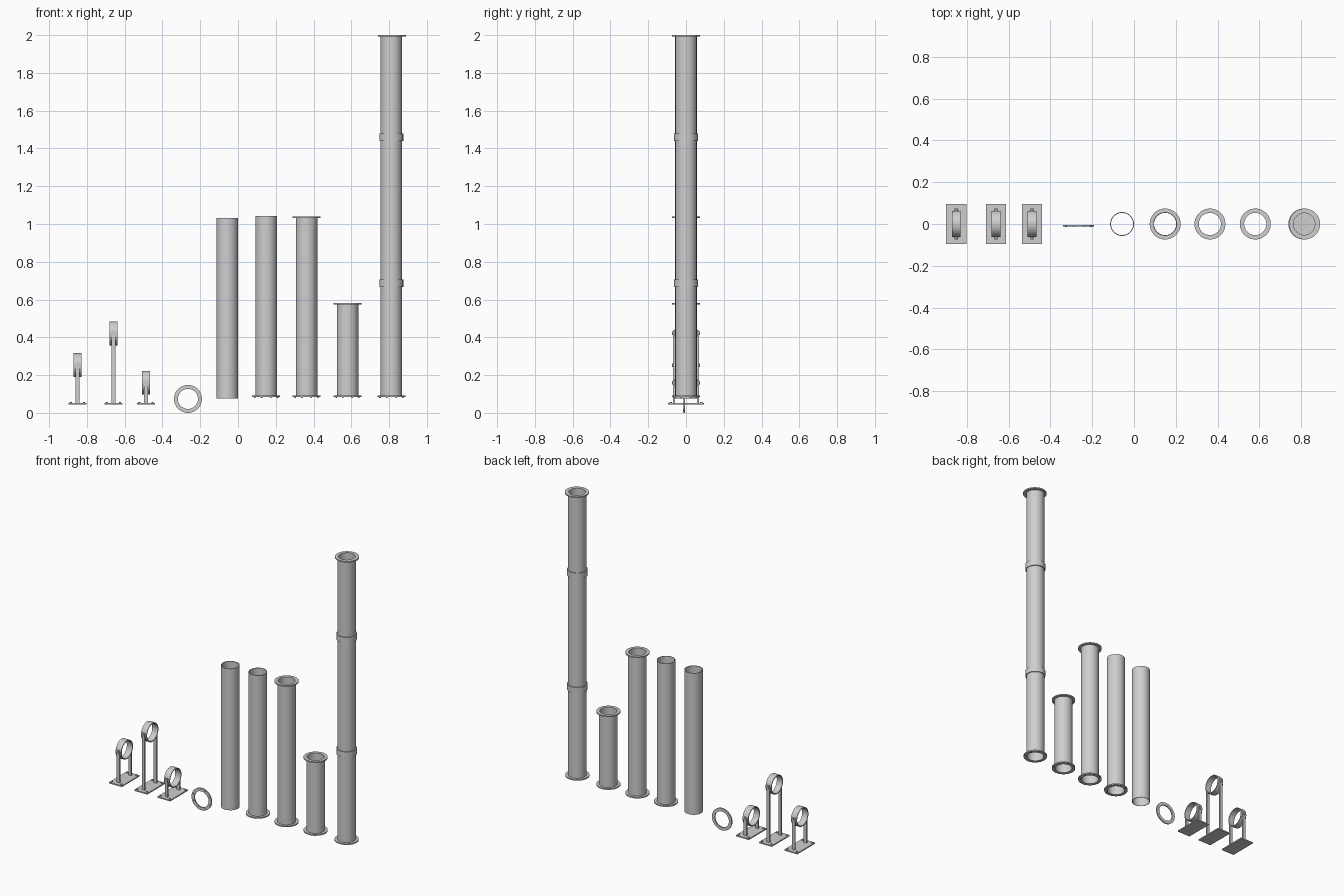
import bpy, bmesh, math
from mathutils import Matrix, Vector

cube = bpy.data.objects.get("Cube")
if cube:
    bpy.data.objects.remove(cube, do_unlink=True)

steel = bpy.data.materials.new("grey steel")
steel.use_nodes = True
GREY = (0.62, 0.62, 0.62, 1)
steel.diffuse_color = GREY
steel.node_tree.nodes["Principled BSDF"].inputs["Base Color"].default_value = GREY

R, BORE, RIM = 0.057, 0.053, 0.074   # pipe, bore and flange radii
THICK = 0.008                        # flange thickness
BASE = 0.083                         # underside of the flanged pipes
TURN = {"x": Matrix.Rotation(math.pi / 2, 4, "Y"),
        "y": Matrix.Rotation(math.pi / 2, 4, "X"),
        "z": Matrix.Identity(4)}


def finish(bm, name, smooth=True):
    bmesh.ops.recalc_face_normals(bm, faces=bm.faces)
    mesh = bpy.data.meshes.new(name)
    bm.to_mesh(mesh)
    bm.free()
    mesh.materials.append(steel)
    obj = bpy.data.objects.new(name, mesh)
    bpy.context.collection.objects.link(obj)
    if smooth:
        bpy.ops.object.select_all(action="DESELECT")
        obj.select_set(True)
        bpy.context.view_layer.objects.active = obj
        bpy.ops.object.shade_smooth_by_angle(angle=math.radians(35))
    return obj


def tube(name, centre, outer, inner, length, axis="z", sides=48):
    """Hollow cylinder: a rectangle section swept around the axis."""
    bm = bmesh.new()
    h = length / 2
    section = [(inner, -h), (outer, -h), (outer, h), (inner, h)]
    rings = []
    for i in range(sides):
        a = 2 * math.pi * i / sides
        rings.append([bm.verts.new((r * math.cos(a), r * math.sin(a), z)) for r, z in section])
    for i in range(sides):
        p, q = rings[i], rings[(i + 1) % sides]
        for k in range(4):
            n = (k + 1) % 4
            bm.faces.new((p[k], q[k], q[n], p[n]))
    bm.transform(Matrix.Translation(centre) @ TURN[axis])
    return finish(bm, name)


def rod(name, centre, radius, length, axis="z", sides=6):
    bm = bmesh.new()
    bmesh.ops.create_cone(bm, cap_ends=True, segments=sides, radius1=radius,
                          radius2=radius, depth=length)
    bm.transform(Matrix.Translation(centre) @ TURN[axis])
    return finish(bm, name, sides > 8)


def box(name, centre, size):
    bm = bmesh.new()
    bmesh.ops.create_cube(bm, size=1)
    bm.transform(Matrix.Translation(centre) @ Matrix.Diagonal((*size, 1)))
    return finish(bm, name, False)


def bolt_circle(name, centre, axis, count=8):
    for i in range(count):
        a = 2 * math.pi * (i + 0.5) / count
        offset = TURN[axis] @ Vector((0.065 * math.cos(a), 0.065 * math.sin(a), 0))
        rod(f"{name}_bolt_{i + 1}", Vector(centre) + offset, 0.005, 0.004, axis)


def flange(name, x, z, bolts=False):
    tube(name, (x, 0, z), RIM, BORE, THICK)
    if bolts:
        bolt_circle(name, (x, 0, z - THICK / 2 - 0.001), "z")


def pipe(name, x, bottom, top):
    tube(name, (x, 0, (bottom + top) / 2), R, BORE, top - bottom)


# Plain pipe without flanges
pipe("plain_pipe", -0.057, 0.077, 1.033)

# Flanged pipes: name, x, top height, whether the top has a flange
for name, x, top, top_flange in (("single_flange_pipe", 0.149, 1.043, False),
                                 ("double_flange_pipe", 0.363, 1.04, True),
                                 ("short_flange_pipe", 0.58, 0.583, True)):
    pipe(name, x, BASE, top)
    flange(name + "_bottom_flange", x, BASE + THICK / 2, True)
    if top_flange:
        flange(name + "_top_flange", x, top - THICK / 2)

# Tall assembled pipe with two coupling sleeves
TALL = 0.812
pipe("tall_pipe", TALL, BASE, 2.0)
flange("tall_pipe_bottom_flange", TALL, BASE + THICK / 2, True)
flange("tall_pipe_top_flange", TALL + 0.004, 2.0 - THICK / 2)
for label, z in (("lower", 0.687), ("upper", 1.46)):
    tube(label + "_sleeve", (TALL, 0, z), 0.063, BORE, 0.039)
rod("tall_pipe_inner_disc", (TALL, 0, 0.687), BORE, 0.004, sides=48)

# Loose flange ring standing upright
tube("loose_ring", (-0.265, -0.008, RIM), RIM, BORE, THICK, "y")
bolt_circle("loose_ring", (-0.265, -0.013, RIM), "y")

# Pipe brackets: base plate, two posts and a round clamp
for label, x, z in (("medium", -0.85, 0.253), ("tall", -0.66, 0.421), ("low", -0.488, 0.16)):
    name = label + "_bracket"
    box(name + "_plate", (x, 0, 0.048), (0.096, 0.19, 0.008))
    tube(name + "_clamp", (x, 0, z), 0.063, 0.057, 0.042, "x")
    for side, s in (("front", -1), ("back", 1)):
        post_top = z + 0.014
        box(f"{name}_{side}_post", (x, s * 0.063, (post_top + 0.05) / 2),
            (0.021, 0.01, post_top - 0.05))
        rod(f"{name}_{side}_clamp_bolt", (x, s * 0.069, z), 0.009, 0.01, "y")
        for t in (-1, 1):
            rod(f"{name}_{side}_screw", (x + t * 0.035, s * 0.08, 0.054), 0.007, 0.006)
